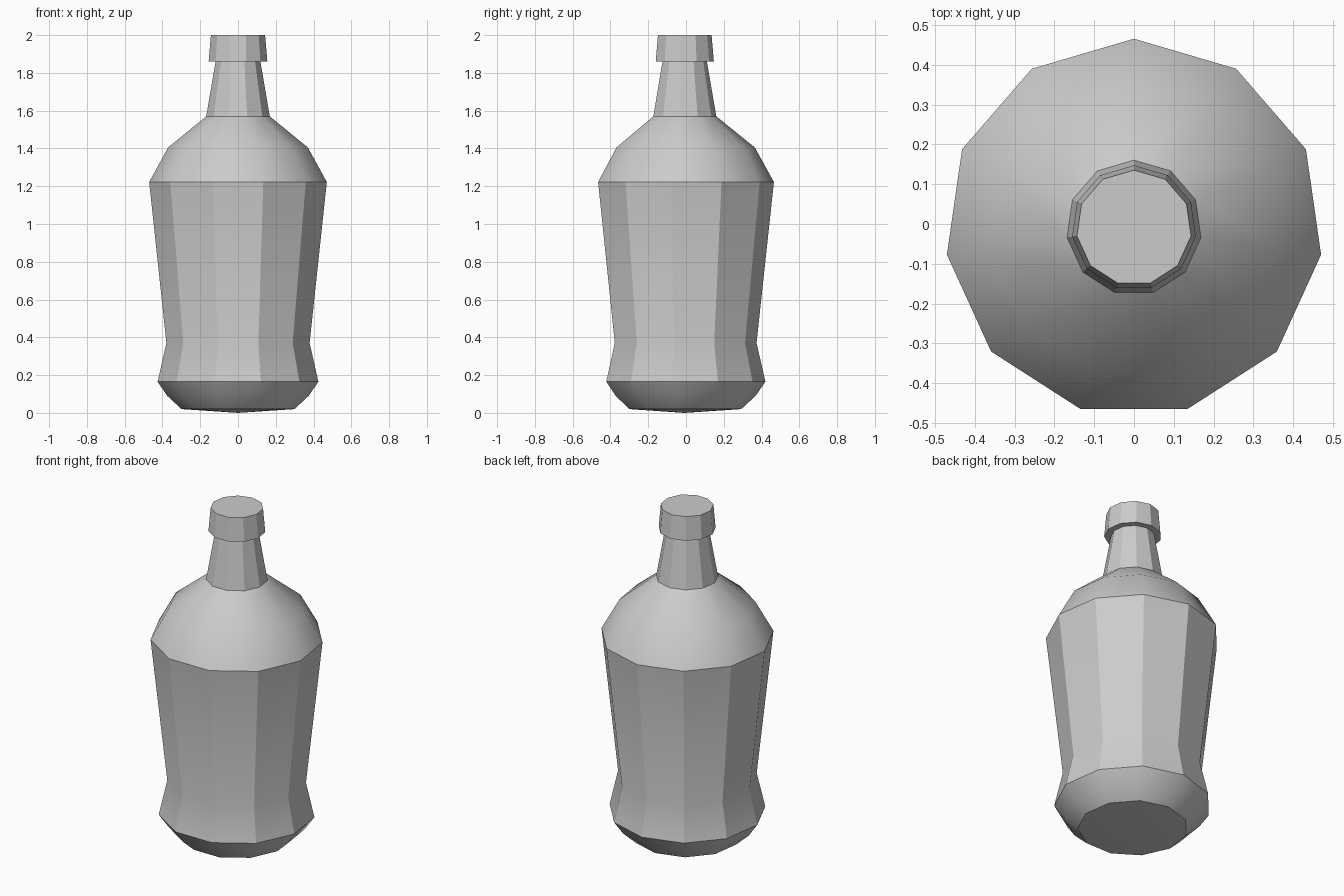
import bpy, bmesh
from math import sin, cos, radians, tau

if "Cube" in bpy.data.objects:
    bpy.data.objects.remove(bpy.data.objects["Cube"])

SIDES = 11
Y_OFF = -0.0095  # odd-sided ring: shifts its bounding box to the centre


def lathe(name, profile):
    """Revolve (radius, z) points into a closed, faceted solid."""
    bm = bmesh.new()
    rings = []
    for r, z in profile:
        if r == 0:
            rings.append([bm.verts.new((0, Y_OFF, z))] * SIDES)
        else:
            rings.append([bm.verts.new((-r * sin(tau * i / SIDES),
                                        r * cos(tau * i / SIDES) + Y_OFF, z))
                          for i in range(SIDES)])
    for lo, hi in zip(rings, rings[1:]):
        for i in range(SIDES):
            j = (i + 1) % SIDES
            bm.faces.new(dict.fromkeys((lo[i], lo[j], hi[j], hi[i])))
    bm.faces.new(rings[-1])
    bmesh.ops.recalc_face_normals(bm, faces=bm.faces)
    mesh = bpy.data.meshes.new(name)
    bm.to_mesh(mesh)
    bm.free()
    obj = bpy.data.objects.new(name, mesh)
    bpy.context.collection.objects.link(obj)
    bpy.ops.object.select_all(action='DESELECT')
    obj.select_set(True)
    bpy.context.view_layer.objects.active = obj
    bpy.ops.object.shade_smooth_by_angle(angle=radians(30))
    return obj


lathe("bottle", [
    (0, 0), (0.302, 0.02), (0.378, 0.09), (0.43, 0.165),  # rounded base
    (0.383, 0.37), (0.475, 1.222),                        # waist and body
    (0.374, 1.405), (0.17, 1.57),                         # shoulder
    (0.12, 1.86),                                         # neck
    (0.157, 1.86), (0.145, 2.0),                          # lip
])
